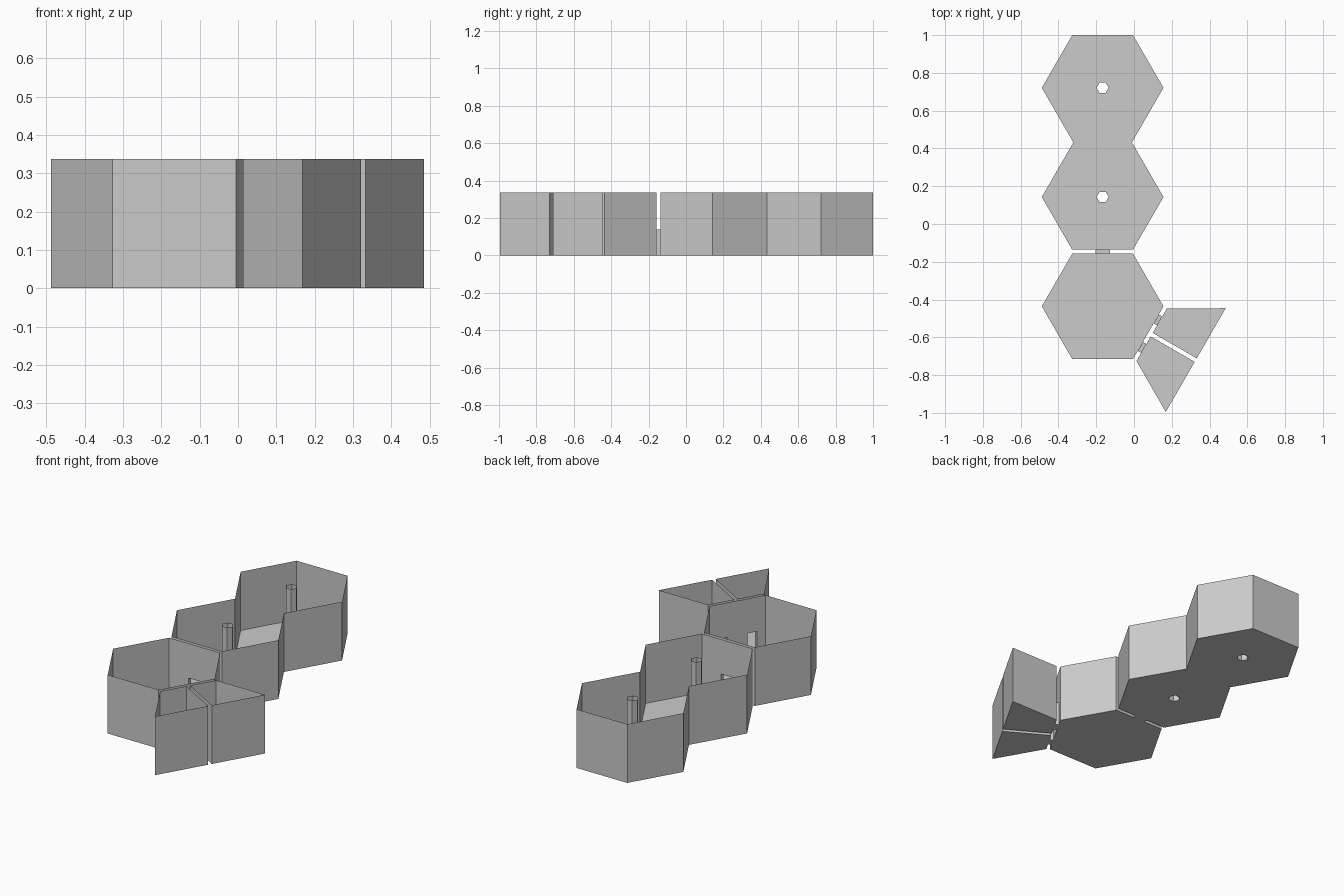
import bpy
from math import cos, sin, pi, sqrt
from mathutils import Vector as V

if "Cube" in bpy.data.objects:
    bpy.data.objects.remove(bpy.data.objects["Cube"])

H, DOOR_H = 0.337, 0.138        # wall height, passage height
R, F = 0.322, 0.279             # hexagon radius and half width across flats
CX, Y1, YW, Y2, Y3 = -0.166, 0.721, 0.432, 0.143, -0.436


def make(name, faces):
    verts, index, polys = [], {}, []
    for f in faces:
        poly = []
        for p in f:
            key = tuple(round(c, 5) for c in p)
            if key not in index:
                index[key] = len(verts)
                verts.append(key)
            poly.append(index[key])
        polys.append(poly)
    me = bpy.data.meshes.new(name)
    me.from_pydata(verts, [], polys)
    me.update()
    ob = bpy.data.objects.new(name, me)
    bpy.context.collection.objects.link(ob)
    return ob


def at(p, z):
    return (p[0], p[1], z)


def quad(a, b, z0, z1):
    return [at(a, z0), at(b, z0), at(b, z1), at(a, z1)]


def wall(a, b, doors=()):
    """Upright panel from a to b; doors are (start, end) distances from a."""
    a, b = V(a), V(b)
    d = (b - a).normalized()
    faces, pos = [], 0.0
    for s, e in doors:
        faces += [quad(a + d * pos, a + d * s, 0, H), quad(a + d * s, a + d * e, DOOR_H, H)]
        pos = e
    faces.append(quad(a + d * pos, b, 0, H))
    return faces


def tray(name, pts, doors):
    """Open-topped box on a counter-clockwise outline."""
    faces = [[at(p, 0) for p in reversed(pts)]]
    for i, p in enumerate(pts):
        faces += wall(p, pts[(i + 1) % len(pts)], doors.get(i, ()))
    return make(name, faces)


def passage(name, a, b, off):
    """Square tunnel bridging the gap between two trays."""
    a, b, off = V(a), V(b), V(off)
    c, d = b + off, a + off
    make(name, [quad(a, d, 0, DOOR_H), quad(c, b, 0, DOOR_H),
                [at(p, DOOR_H) for p in (a, b, c, d)],
                [at(p, 0) for p in (d, c, b, a)]])


def hexagon(cx, cy, r):
    return [(cx + r * cos(i * pi / 3), cy + r * sin(i * pi / 3)) for i in range(6)]


# Double hexagon tray, open at the waist, with a hollow post in each half
half_waist = R - (Y1 - YW) / sqrt(3)
top, low = hexagon(CX, Y1, R), hexagon(CX, Y2, R)
top[4], top[5] = (CX - half_waist, YW), (CX + half_waist, YW)
low[1], low[2] = top[5], top[4]
DW = 0.038
faces = []
for ring, cy, skip in ((top, Y1, 4), (low, Y2, 1)):
    hole = hexagon(CX, cy, 0.032)
    post = []
    for i in range(6):
        j = (i + 1) % 6
        faces.append([at(ring[j], 0), at(ring[i], 0), at(hole[i], 0), at(hole[j], 0)])
        post.append(quad(hole[i], hole[j], 0, H))
        if i != skip:
            door = [(R / 2 - DW, R / 2 + DW)] if (cy == Y2 and i == 4) else ()
            faces += wall(ring[i], ring[j], door)
    make("hollow_post", post)
make("double_hex_tray", faces)

# Single hexagon tray with one door at the back and two on the right
n, u = V((sqrt(3) / 2, -0.5)), V((0.5, sqrt(3) / 2))
c3 = V((CX, Y3))
S, W = 0.084, 0.027
tray("single_hex_tray", hexagon(CX, Y3, R),
     {1: [(R / 2 - DW, R / 2 + DW)],
      5: [(R / 2 - S - W, R / 2 - S + W), (R / 2 + S - W, R / 2 + S + W)]})
passage("back_passage", (CX + DW, Y3 + F), (CX - DW, Y3 + F), (0, Y2 - Y3 - 2 * F))

# Two mirrored quarter trays on the right, each with its own passage
NEAR, FAR, GAP = 0.300, 0.569, 0.0108
for side, name in ((1, "back"), (-1, "front")):
    def P(a, b):
        return tuple(c3 + n * a + u * b * side)
    pts = [P(NEAR, GAP), P(FAR, GAP), P(FAR, 0.317), P(NEAR, 0.161)]
    door = (0.161 - S - W, 0.161 - S + W)
    edge = 3
    if side < 0:
        pts.reverse()
        edge = 3 - 3
        pts = [pts[3], pts[0], pts[1], pts[2]]
    tray(name + "_quarter_tray", pts, {edge: [door]} if side > 0 else
         {0: [(S - W - GAP, S + W - GAP)]})
    mid = S * side
    passage(name + "_side_passage", c3 + n * F + u * (mid - W),
            c3 + n * F + u * (mid + W), n * (NEAR - F))
